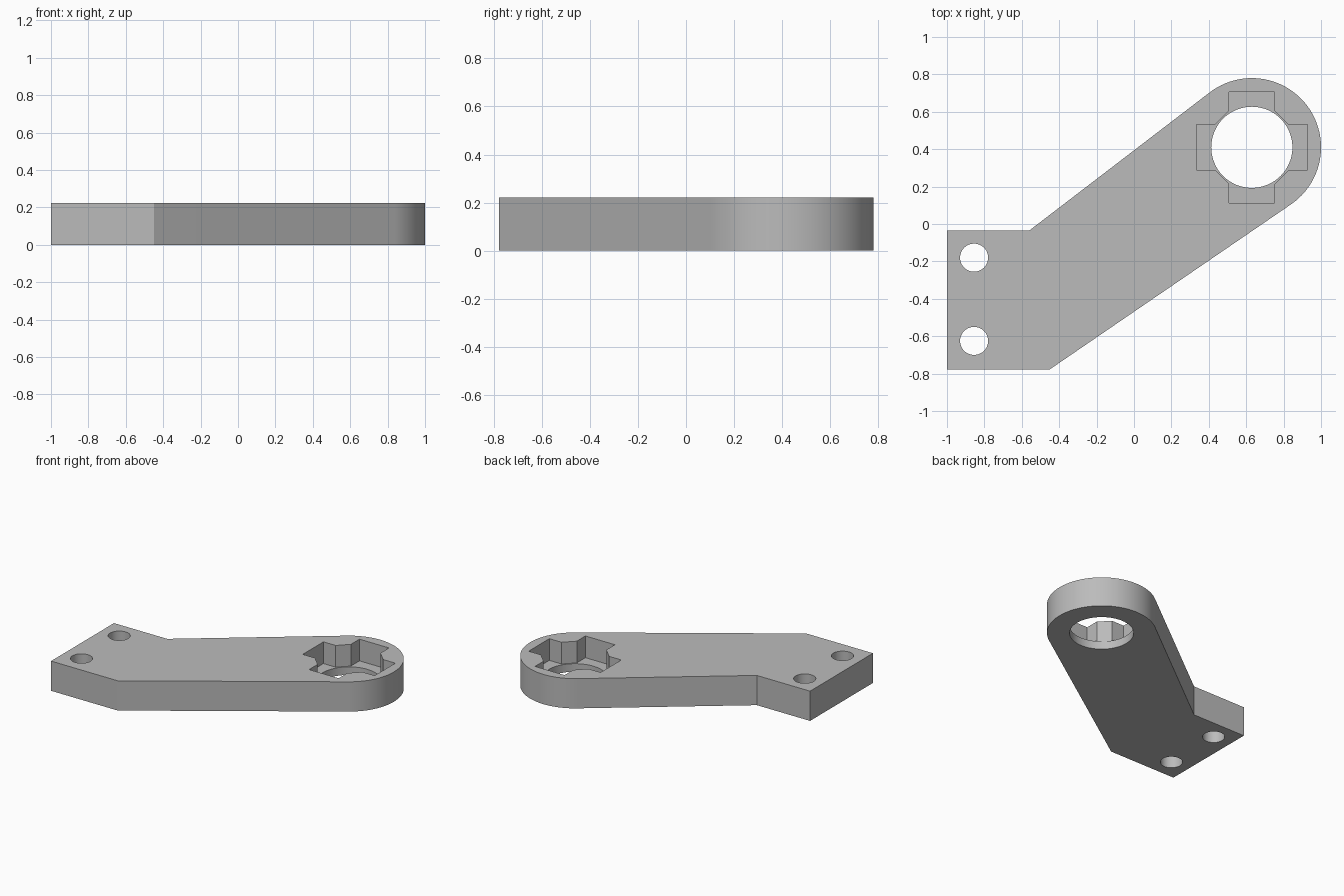
import bpy, bmesh
from math import sin, cos, radians, pi

if "Cube" in bpy.data.objects:
    bpy.data.objects.remove(bpy.data.objects["Cube"], do_unlink=True)

HEIGHT = 0.222
FLOOR = 0.06
HEAD = (0.63, 0.41)

grey = bpy.data.materials.new("plain grey")
grey.use_nodes = True
grey.diffuse_color = (0.5, 0.5, 0.5, 1)
grey.node_tree.nodes["Principled BSDF"].inputs["Base Color"].default_value = (0.5, 0.5, 0.5, 1)


def arc(center, radius, start, end, steps):
    angles = [radians(start + (end - start) * i / steps) for i in range(steps + 1)]
    return [(center[0] + radius * cos(a), center[1] + radius * sin(a)) for a in angles]


def circle(center, radius, steps=64):
    return arc(center, radius, 0, 360, steps)[:-1]


def prism(name, outline, bottom, top):
    """Extrude a counter-clockwise outline between two heights."""
    bm = bmesh.new()
    face = bm.faces.new([bm.verts.new((x, y, bottom)) for x, y in outline])
    grown = bmesh.ops.extrude_face_region(bm, geom=[face])["geom"]
    rim = [g for g in grown if isinstance(g, bmesh.types.BMVert)]
    bmesh.ops.translate(bm, verts=rim, vec=(0, 0, top - bottom))
    bmesh.ops.recalc_face_normals(bm, faces=bm.faces)
    mesh = bpy.data.meshes.new(name)
    bm.to_mesh(mesh)
    bm.free()
    mesh.materials.append(grey)
    obj = bpy.data.objects.new(name, mesh)
    bpy.context.collection.objects.link(obj)
    return obj


# Arm body: square mounting foot flowing into a round head
foot = [(-0.56, -0.035), (-1, -0.035), (-1, -0.777), (-0.45, -0.777)]
arm = prism("bracket_arm", foot + arc(HEAD, 0.37, -55.7, 127.8, 64), 0, HEIGHT)

# Cross-shaped pocket with cut inner corners, one quarter repeated four times
quarter = [(0.297, -0.122), (0.297, 0.122), (0.196, 0.122), (0.122, 0.196)]
cross = []
for turn in range(4):
    c, s = cos(turn * pi / 2), sin(turn * pi / 2)
    cross += [(HEAD[0] + x * c - y * s, HEAD[1] + x * s + y * c) for x, y in quarter]

cutters = [
    prism("pocket_cutter", cross, FLOOR, HEIGHT + 0.1),
    prism("head_hole_cutter", circle(HEAD, 0.217), -0.1, HEIGHT + 0.1),
]
for y in (-0.18, -0.625):
    cutters.append(prism("screw_hole_cutter", circle((-0.855, y), 0.075, 48), -0.1, HEIGHT + 0.1))

# Cut the pocket and holes, then drop the cutters
bpy.ops.object.select_all(action="DESELECT")
bpy.context.view_layer.objects.active = arm
arm.select_set(True)
for cutter in cutters:
    cutter.hide_render = True
    mod = arm.modifiers.new("cut", "BOOLEAN")
    mod.operation = "DIFFERENCE"
    mod.solver = "EXACT"
    mod.object = cutter
    bpy.ops.object.modifier_apply(modifier=mod.name)
    bpy.data.objects.remove(cutter, do_unlink=True)

bpy.ops.object.shade_smooth_by_angle(angle=radians(20))
